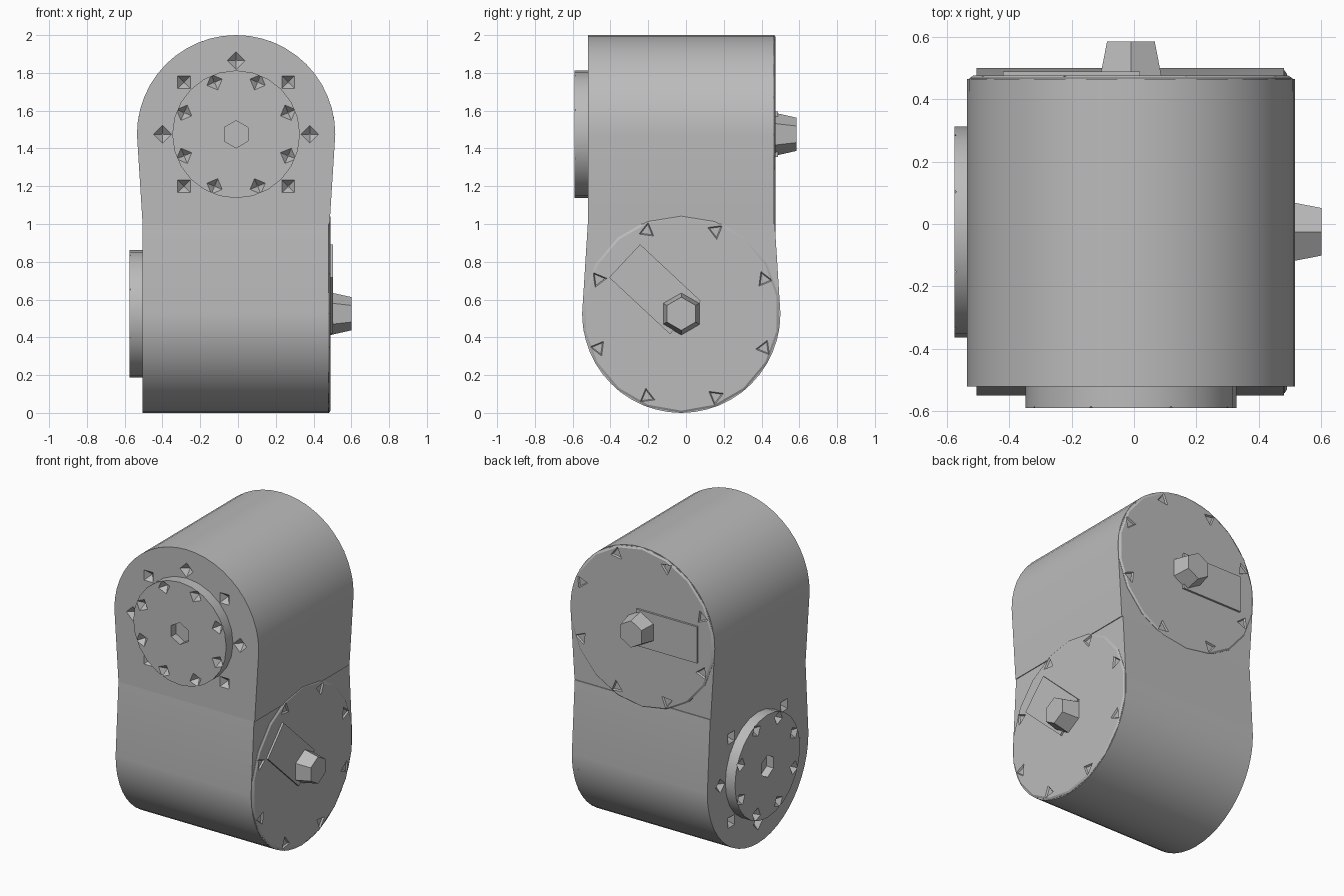
import bpy, bmesh
from math import sin, cos, pi, radians
from mathutils import Matrix, Vector

if "Cube" in bpy.data.objects:
    bpy.data.objects.remove(bpy.data.objects["Cube"])

grey = bpy.data.materials.new("plain grey")
grey.use_nodes = True
grey.diffuse_color = (0.5, 0.5, 0.5, 1)
grey.node_tree.nodes["Principled BSDF"].inputs["Base Color"].default_value = (0.5, 0.5, 0.5, 1)

R = 0.525          # housing radius
NECK = -0.475      # where the two housings meet
HALF = 0.495       # half width of the square neck
FACE = 0.5         # output face
BOSS = -0.565      # rear boss face
CENTRE = Vector((-0.01, -0.025, 0))


def frustum(bm, y0, r0, y1, r1, sides, x=0, z=0, turn=0):
    """Tapered prism along the unit's y axis."""
    m = (Matrix.Translation((x, (y0 + y1) / 2, z)) @ Matrix.Rotation(turn, 4, 'Y')
         @ Matrix.Rotation(-pi / 2, 4, 'X'))
    bmesh.ops.create_cone(bm, cap_ends=True, segments=sides, radius1=r0,
                          radius2=r1, depth=y1 - y0, matrix=m)


def finish(name, bm, place, cutter=None, smooth=True):
    """Turn a bmesh into a placed object, carving the cutter out of it."""
    objs = []
    for label, b in ((name, bm), ("cutter", cutter)):
        if b is None:
            continue
        bmesh.ops.recalc_face_normals(b, faces=b.faces)
        me = bpy.data.meshes.new(label)
        b.to_mesh(me)
        b.free()
        me.transform(place)
        me.materials.append(grey)
        ob = bpy.data.objects.new(label, me)
        bpy.context.collection.objects.link(ob)
        objs.append(ob)
    ob = objs[0]
    if cutter is not None:
        mod = ob.modifiers.new("pits", 'BOOLEAN')
        mod.operation, mod.solver, mod.object = 'DIFFERENCE', 'EXACT', objs[1]
        deps = bpy.context.evaluated_depsgraph_get()
        ob.data = bpy.data.meshes.new_from_object(ob.evaluated_get(deps))
        ob.modifiers.clear()
        bpy.data.objects.remove(objs[1])
    if smooth:
        bpy.ops.object.select_all(action='DESELECT')
        ob.select_set(True)
        bpy.context.view_layer.objects.active = ob
        bpy.ops.object.shade_smooth_by_angle(angle=radians(30))


def pit_ring(radius, face, outward, size, sides, angles):
    """Ring of small pyramid recesses on a face."""
    bm = bmesh.new()
    for a in angles:
        x, z = radius * cos(a), radius * sin(a)
        tip, top = face - outward * 0.036, face + outward * 0.004
        if outward > 0:
            frustum(bm, tip, 0.005, top, size, sides, x, z, -a)
        else:
            frustum(bm, top, size, tip, 0.005, sides, x, z, -a)
    return bm


def build_unit(label, place, arm_angle):
    # Housing: half round running down to the square neck
    bm = bmesh.new()
    arc = [(R * cos(a), R * sin(a)) for a in (pi * i / 24 for i in range(25))]
    outline = [(HALF, NECK)] + arc + [(-HALF, NECK)]
    face = bm.faces.new([bm.verts.new((x, -HALF, z)) for x, z in outline])
    new = bmesh.ops.extrude_face_region(bm, geom=[face])["geom"]
    bmesh.ops.translate(bm, vec=(0, 2 * HALF - 0.005, 0),
                        verts=[v for v in new if isinstance(v, bmesh.types.BMVert)])
    rim = [pi * k / 4 for k in range(8) if k != 6]
    finish(label + "_housing", bm, place, pit_ring(0.39, -HALF, -1, 0.052, 4, rim))

    diagonal = [pi / 8 + pi * k / 4 for k in range(8)]
    # Output disc with screw recesses near its edge
    bm = bmesh.new()
    frustum(bm, 0.45, R, FACE - 0.008, R, 18)
    frustum_top = max(bm.verts, key=lambda v: v.co.y).co.y
    top = [f for f in bm.faces if all(v.co.y > frustum_top - 0.001 for v in f.verts)]
    rim_verts = bmesh.ops.inset_region(bm, faces=top, thickness=0.012, depth=0.008)
    finish(label + "_output_disc", bm, place, pit_ring(0.475, FACE, 1, 0.05, 3, diagonal))

    # Rear boss with recesses and a hexagonal socket
    bm = bmesh.new()
    frustum(bm, BOSS, 0.338, -0.48, 0.338, 24)
    pits = pit_ring(0.298, BOSS, -1, 0.048, 4, diagonal)
    frustum(pits, BOSS - 0.01, 0.072, BOSS + 0.05, 0.072, 6)
    finish(label + "_boss", bm, place, pits)

    # Tapered hexagonal shaft
    bm = bmesh.new()
    frustum(bm, 0.49, 0.115, 0.61, 0.088, 6)
    finish(label + "_hex_shaft", bm, place, smooth=False)

    # Thin pointer plate from the shaft toward the disc edge
    bm = bmesh.new()
    m = (Matrix.Rotation(-arm_angle, 4, 'Y') @ Matrix.Translation((0.19, 0.503, 0))
         @ Matrix.Diagonal((0.44, 0.02, 0.24, 1)))
    bmesh.ops.create_cube(bm, size=1, matrix=m)
    finish(label + "_pointer_plate", bm, place, smooth=False)


upper = Matrix.Translation(CENTRE + Vector((0, 0, 1.475)))
# Lower unit: turned over and a quarter turn about the vertical
swap = Matrix(((0, 1, 0, 0), (1, 0, 0, 0), (0, 0, -1, 0), (0, 0, 0, 1)))
lower = Matrix.Translation(CENTRE + Vector((0, 0, 0.525))) @ swap
build_unit("upper", upper, pi)
build_unit("lower", lower, radians(223))
